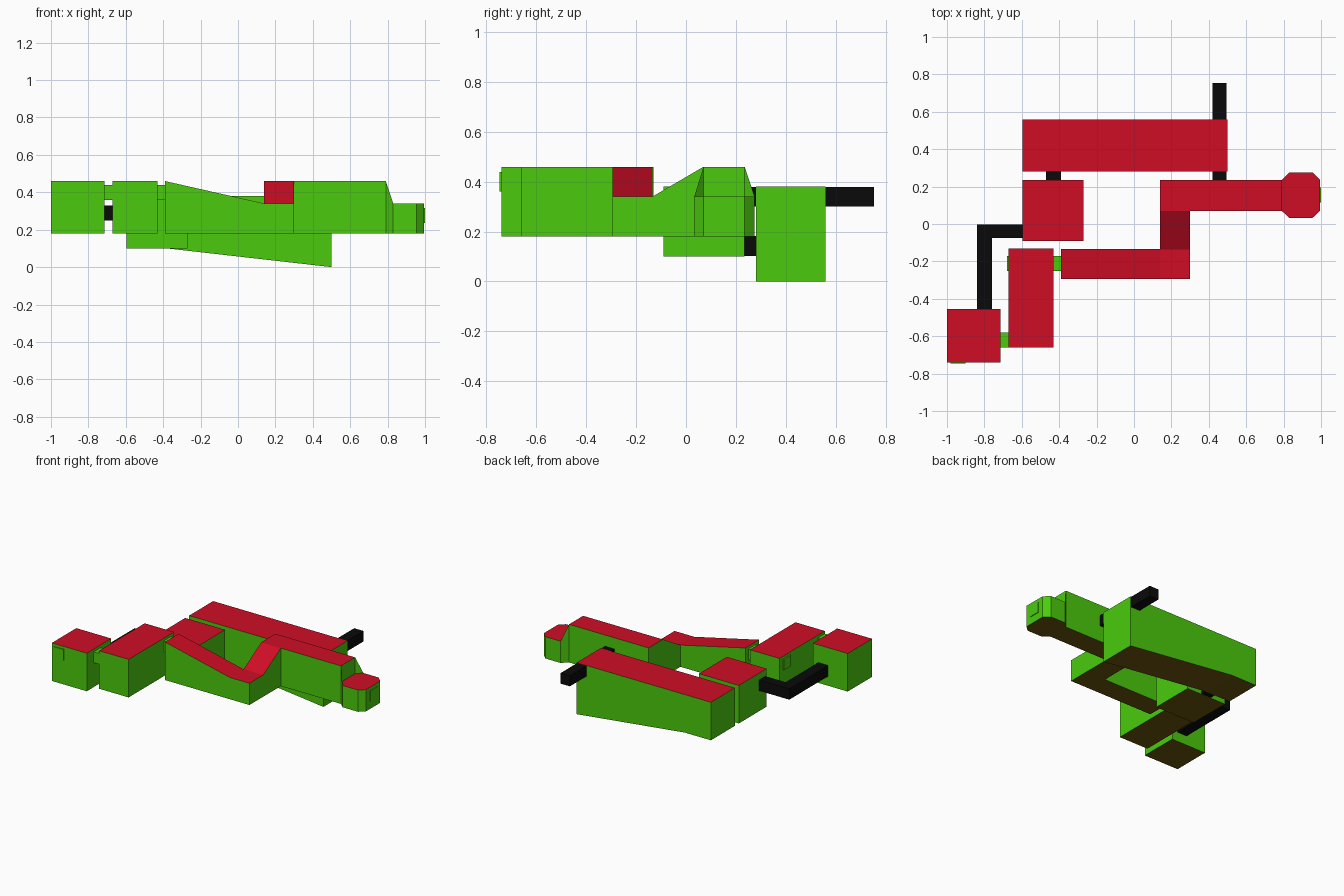
import bpy, bmesh

if "Cube" in bpy.data.objects:
    bpy.data.objects.remove(bpy.data.objects["Cube"])


def material(name, rgb):
    m = bpy.data.materials.new(name)
    m.diffuse_color = (*rgb, 1)
    m.use_nodes = True
    m.node_tree.nodes["Principled BSDF"].inputs["Base Color"].default_value = m.diffuse_color
    return m


GREEN = material("green", (0.07, 0.60, 0.004))
RED = material("red", (0.62, 0.004, 0.018))
BROWN = material("brown", (0.15, 0.09, 0.004))
BLACK = material("black", (0.003, 0.003, 0.003))


def finish(name, bm, mats):
    """Make the object; three materials are given to sides, tops and undersides."""
    bm.normal_update()
    if len(mats) == 3:
        for f in bm.faces:
            f.material_index = 1 if f.normal.z > 0.5 else 2 if f.normal.z < -0.5 else 0
    me = bpy.data.meshes.new(name)
    bm.to_mesh(me)
    bm.free()
    for m in mats:
        me.materials.append(m)
    ob = bpy.data.objects.new(name, me)
    bpy.context.collection.objects.link(ob)
    return ob


def blocks(name, cells, mats=(GREEN, RED, BROWN)):
    """Join hexahedral cells (x0, x1, y0, y1, bottoms, tops); shared walls are dropped."""
    bm = bmesh.new()
    cache = {}

    def vert(*co):
        if co not in cache:
            cache[co] = bm.verts.new(co)
        return cache[co]

    for x0, x1, y0, y1, lo, hi in cells:
        lo = lo if isinstance(lo, tuple) else (lo,) * 4
        hi = hi if isinstance(hi, tuple) else (hi,) * 4
        xy = [(x0, y0), (x1, y0), (x1, y1), (x0, y1)]
        b = [vert(*p, z) for p, z in zip(xy, lo)]
        t = [vert(*p, z) for p, z in zip(xy, hi)]
        quads = [t, b[::-1]]
        for i in range(4):
            j = (i + 1) % 4
            quads.append([b[i], b[j], t[j], t[i]])
        for q in quads:
            old = bm.faces.get(q)
            if old:
                bm.faces.remove(old)
            else:
                bm.faces.new(q)
    return finish(name, bm, mats)


# Long rear block with a sloping underside
blocks("rear_block", [
    (-0.595, -0.38, 0.28, 0.56, 0.10, 0.38),
    (-0.38, 0.50, 0.28, 0.56, (0.10, 0.0, 0.0, 0.10), 0.38)])

# Plain blocks
blocks("middle_block", [(-0.595, -0.27, -0.09, 0.235, 0.10, 0.38)])
blocks("left_block", [(-0.67, -0.43, -0.66, -0.13, 0.18, 0.46)])
blocks("corner_block", [(-1.0, -0.715, -0.74, -0.455, 0.18, 0.46)])

# Zigzag arm: sloping run, low corner, ramp, high corner, straight run
blocks("zigzag_arm", [
    (-0.39, 0.14, -0.295, -0.135, 0.18, (0.46, 0.34, 0.34, 0.46)),
    (0.14, 0.30, -0.295, -0.135, 0.18, 0.34),
    (0.14, 0.30, -0.135, 0.07, 0.18, (0.34, 0.34, 0.46, 0.46)),
    (0.14, 0.30, 0.07, 0.235, 0.18, 0.46),
    (0.30, 0.79, 0.07, 0.235, 0.18, 0.46)])

# Octagonal head with a triangular fin on each side
bm = bmesh.new()
outline = [(0.79, 0.07), (0.83, 0.033), (0.955, 0.033), (0.995, 0.07),
           (0.995, 0.235), (0.955, 0.275), (0.83, 0.275), (0.79, 0.235)]
low = [bm.verts.new((x, y, 0.18)) for x, y in outline]
top = [bm.verts.new((x, y, 0.34)) for x, y in outline]
bm.faces.new(top)
bm.faces.new(low[::-1])
for i in range(8):
    j = (i + 1) % 8
    bm.faces.new((low[i], low[j], top[j], top[i]))
for a, b in ((0, 1), (7, 6)):
    tip = bm.verts.new((*outline[a], 0.46))
    fin = (top[a], top[b], tip)
    bm.faces.new(fin if a == 0 else fin[::-1])
finish("head", bm, (GREEN, RED, BROWN))

# Green pegs
for name, box in {
    "head_peg": (0.985, 1.0, 0.115, 0.195, 0.235, 0.315),
    "arm_peg": (-0.68, -0.38, -0.25, -0.17, 0.36, 0.44),
    "block_peg": (-0.72, -0.66, -0.66, -0.58, 0.36, 0.44),
    "front_peg": (-0.98, -0.90, -0.747, -0.73, 0.36, 0.44),
}.items():
    blocks(name, [box], (GREEN,))

# Black rods
blocks("rear_rod", [(0.42, 0.495, 0.23, 0.753, 0.30, 0.38 - 0.002)], (BLACK,))
blocks("short_rod", [(-0.47, -0.39, 0.23, 0.285, 0.102, 0.182)], (BLACK,))
blocks("elbow_rod", [
    (-0.84, -0.76, -0.46, -0.075, 0.25, 0.33),
    (-0.84, -0.76, -0.075, -0.003, 0.25, 0.33),
    (-0.76, -0.59, -0.075, -0.003, 0.25, 0.33)], (BLACK,))
